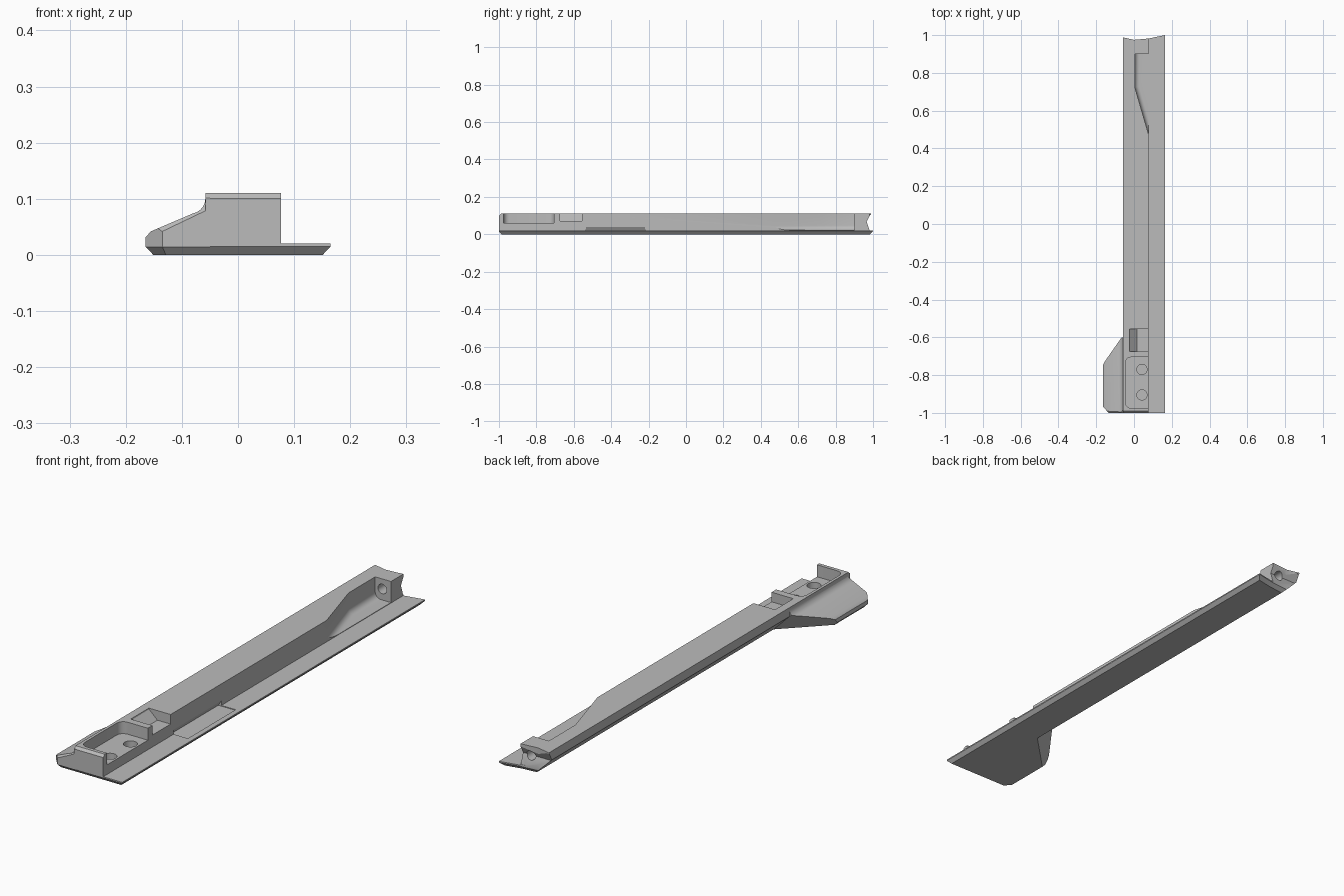
import bpy, bmesh, math

if "Cube" in bpy.data.objects:
    bpy.data.objects.remove(bpy.data.objects["Cube"], do_unlink=True)

grey = bpy.data.materials.new("plain grey")
grey.use_nodes = True
grey.diffuse_color = (0.5, 0.5, 0.5, 1)
grey.node_tree.nodes["Principled BSDF"].inputs["Base Color"].default_value = grey.diffuse_color


def finish(name, bm):
    bmesh.ops.recalc_face_normals(bm, faces=bm.faces)
    mesh = bpy.data.meshes.new(name)
    bm.to_mesh(mesh)
    bm.free()
    mesh.materials.append(grey)
    obj = bpy.data.objects.new(name, mesh)
    bpy.context.collection.objects.link(obj)
    return obj


def loft(name, *sections, rounded=None, radius=0.0):
    """Solid through matching outlines; optionally round chosen edges."""
    bm = bmesh.new()
    rings = [[bm.verts.new(p) for p in s] for s in sections]
    bm.faces.new(rings[0])
    bm.faces.new(rings[-1])
    for a, b in zip(rings, rings[1:]):
        for i in range(len(a)):
            j = (i + 1) % len(a)
            bm.faces.new((a[i], a[j], b[j], b[i]))
    if rounded:
        edges = [e for e in bm.edges if rounded(e)]
        bmesh.ops.bevel(bm, geom=edges, offset=radius, segments=6, profile=0.5, affect='EDGES')
    return finish(name, bm)


def plan(name, outline, low, high, **kw):
    return loft(name, [(x, y, low) for x, y in outline], [(x, y, high) for x, y in outline], **kw)


def along_y(name, outline, y0, y1):
    return loft(name, [(x, y0, z) for x, z in outline], [(x, y1, z) for x, z in outline])


def along_x(name, outline, x0, x1):
    return loft(name, [(x0, y, z) for y, z in outline], [(x1, y, z) for y, z in outline])


def rect(x0, x1, y0, y1):
    return [(x0, y0), (x1, y0), (x1, y1), (x0, y1)]


def circle(cx, cy, r, n=24):
    return [(cx + r * math.cos(2 * math.pi * i / n), cy + r * math.sin(2 * math.pi * i / n)) for i in range(n)]


def carve(target, cutters, operation='DIFFERENCE'):
    for c in cutters:
        m = target.modifiers.new(c.name, 'BOOLEAN')
        m.operation, m.object, m.solver = operation, c, 'EXACT'
        c.hide_render = True


def upright(e):
    d = e.verts[0].co - e.verts[1].co
    return abs(d.z) > 0.9 * d.length


LEFT, RIGHT = -0.058, 0.077     # sides of the tall rail
BEND = -0.6                     # where the foot leaves the rail

# Base plate with a chamfered underside
foot_plan = [(-0.165, BEND), (-0.165, -0.965), (-0.135, -1)]
base_plan = foot_plan + [(0.165, -1), (0.165, 1), (RIGHT, 0.982), (0, 0.975), (LEFT, 0.988), (LEFT, BEND)]
bm = bmesh.new()
bottom = bm.faces.new([bm.verts.new((x, y, 0.015)) for x, y in base_plan])
top = bmesh.ops.extrude_face_region(bm, geom=[bottom], use_keep_orig=True)
for v in [g for g in top["geom"] if isinstance(g, bmesh.types.BMVert)]:
    v.co.z = 0.02
bm.normal_update()
bmesh.ops.inset_region(bm, faces=[bottom], thickness=0.014, use_even_offset=True)
for v in bottom.verts:
    v.co.z = 0
base_plate = finish("base_plate", bm)

# Tall rail body
body = plan("rail_body", [(LEFT, -1), (RIGHT, -1), (RIGHT, 0.982), (0, 0.975), (LEFT, 0.988)], 0.015, 0.11)

# Side foot: sloping profile trimmed to the plan outline
slope = [(-0.17, 0.014), (-0.17, 0.026), (-0.155, 0.042), (-0.08, 0.074)]
slope += [(-0.086 + 0.028 * math.cos(t), 0.101 + 0.028 * math.sin(t))
          for t in [math.radians(a) for a in (-65, -48, -32, -16, 0)]]
slope += [(-0.05, 0.101), (-0.05, 0.014)]
foot = along_y("side_foot", slope, -1.01, -0.59)
trim = plan("foot_trim", foot_plan + [(-0.045, -1), (-0.045, BEND)], 0.01, 0.12)
carve(foot, [trim], 'INTERSECT')
foot_chamfer = loft("foot_chamfer_cutter",
                    [(-0.17, -1.01, 0.015), (-0.17, -0.985, 0.04), (-0.17, -1.01, 0.05)],
                    [(-0.055, -1.01, 0.07), (-0.055, -0.985, 0.095), (-0.055, -1.01, 0.105)])


# Sloped underside: runs along the rail, then swings out diagonally to the foot
def underside(y, edge):
    return [(-0.3, y, edge + 0.3), (edge + 0.05, y, -0.05), (-0.3, y, -0.05)]


under_cut = loft("underside_cutter", underside(-0.8, -0.185), underside(BEND, 0.015), underside(1.1, 0.015))

# Open pocket with two screw holes
pocket = plan("pocket_cutter", rect(-0.046, 0.1, -0.975, -0.705), 0.06, 0.13,
              rounded=lambda e: upright(e) and e.verts[0].co.x < 0, radius=0.03)
holes = [plan("screw_hole_cutter", circle(0.042, y, 0.027), 0.03, 0.08) for y in (-0.905, -0.77)]

# Ramped slot
slot = along_y("slot_cutter", [(-0.026, 0.12), (-0.022, 0.105), (0.016, 0.07), (0.1, 0.07), (0.1, 0.12)],
               -0.675, -0.555)


# Long tapered recess with a rounded floor edge
def recess_edge(e):
    a, b = (v.co for v in e.verts)
    return max(a.z, b.z) < 0.03 and max(a.x, b.x) < 0.08 and abs(a.y - b.y) > 0.01


recess = plan("recess_cutter", [(RIGHT, 0.475), (0.004, 0.725), (0.004, 0.9), (0.1, 0.9), (0.1, 0.475)],
              0.022, 0.13, rounded=recess_edge, radius=0.025)

# End wall: bore and V-shaped end face
bore = along_y("end_bore_cutter", circle(0.037, 0.068, 0.02), 0.85, 1.05)
end_notch = along_x("end_notch_cutter",
                    [(1.02, 0.112), (0.985, 0.104), (0.966, 0.068), (0.98, 0.024), (1.02, 0.021)], -0.1, 0.1)
front_chamfer = along_x("front_chamfer_cutter", [(-1.01, 0.09), (-0.98, 0.12), (-1.01, 0.12)], -0.1, 0.1)

# Shallow label recess in the flange, undercutting the wall at a slant
label = along_y("label_recess_cutter", [(0.078, 0.041), (0.063, 0.017), (0.143, 0.017), (0.143, 0.041)],
                -0.535, -0.22)

carve(body, [pocket, *holes, slot, recess, bore, end_notch, front_chamfer, label, under_cut])
carve(base_plate, [label, under_cut])
carve(foot, [foot_chamfer, under_cut])

# Apply the cuts, remove the helpers and smooth the rounded areas
bpy.context.view_layer.update()
parts = [base_plate, body, foot]
for part in parts:
    graph = bpy.context.evaluated_depsgraph_get()
    result = bpy.data.meshes.new_from_object(part.evaluated_get(graph))
    part.modifiers.clear()
    part.data = result
for obj in [pocket, *holes, slot, recess, bore, end_notch, front_chamfer, label, trim, foot_chamfer, under_cut]:
    bpy.data.objects.remove(obj, do_unlink=True)
for obj in bpy.context.selected_objects:
    obj.select_set(False)
for part in parts:
    part.select_set(True)
bpy.context.view_layer.objects.active = body
bpy.ops.object.shade_smooth_by_angle(angle=math.radians(25))
